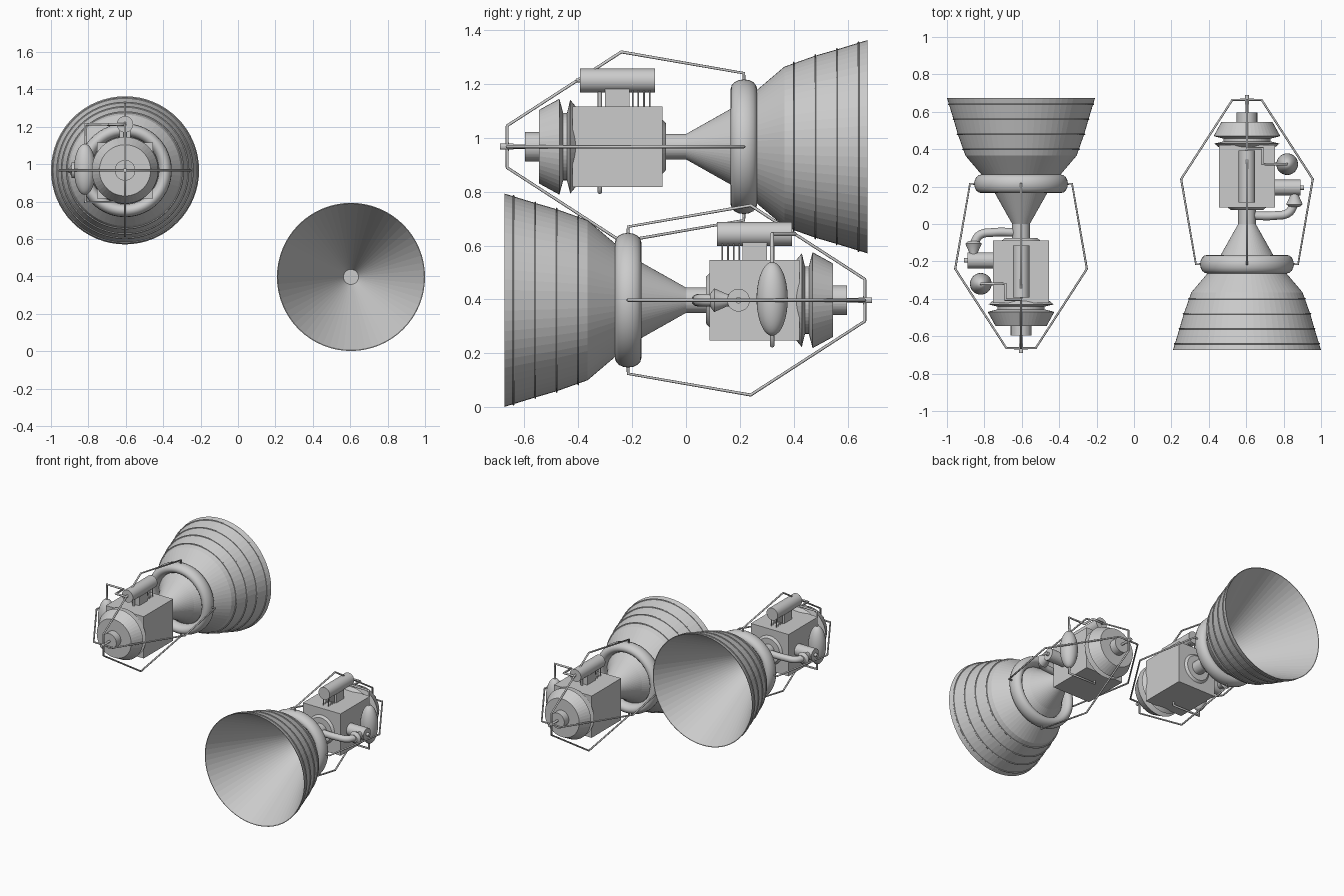
import bpy, bmesh, math
from mathutils import Matrix, Vector

if "Cube" in bpy.data.objects:
    bpy.data.objects.remove(bpy.data.objects["Cube"])

parts = []  # one engine, built along the y axis with its mouth at -y


def add_mesh(name, bm):
    bmesh.ops.recalc_face_normals(bm, faces=bm.faces)
    me = bpy.data.meshes.new(name)
    bm.to_mesh(me)
    bm.free()
    ob = bpy.data.objects.new(name, me)
    bpy.context.collection.objects.link(ob)
    parts.append(ob)
    return ob


def lathe(name, profile, segs=48, axis='Y', at=(0, 0, 0), closed=False):
    """Revolve (along, radius) points round an axis."""
    bm = bmesh.new()
    rings = []
    for t, r in profile:
        ring = []
        for i in range(segs):
            a = 2 * math.pi * i / segs
            u, v = r * math.cos(a), r * math.sin(a)
            p = {'X': (t, u, v), 'Y': (u, t, v), 'Z': (u, v, t)}[axis]
            ring.append(bm.verts.new(Vector(p) + Vector(at)))
        rings.append(ring)
    pairs = list(zip(rings, rings[1:]))
    if closed:
        pairs.append((rings[-1], rings[0]))
    for a, b in pairs:
        for i in range(segs):
            j = (i + 1) % segs
            bm.faces.new((a[i], a[j], b[j], b[i]))
    if not closed:
        bm.faces.new(rings[0])
        bm.faces.new(rings[-1])
    return add_mesh(name, bm)


def ring(name, y, major, radial, axial, segs=64, n=12):
    pts = [(y + axial * math.sin(2 * math.pi * k / n),
            major + radial * math.cos(2 * math.pi * k / n)) for k in range(n)]
    return lathe(name, pts, segs, closed=True)


def box(name, lo, hi):
    bm = bmesh.new()
    bmesh.ops.create_cube(bm, size=1)
    for v in bm.verts:
        v.co = [(a + b) / 2 + c * (b - a) for a, b, c in zip(lo, hi, v.co)]
    return add_mesh(name, bm)


def pipe(name, points, radius, smooth=False):
    cu = bpy.data.curves.new(name, 'CURVE')
    cu.dimensions = '3D'
    cu.bevel_depth = radius
    cu.bevel_resolution = 4 if smooth else 2
    cu.use_fill_caps = True
    if smooth:
        sp = cu.splines.new('BEZIER')
        sp.bezier_points.add(len(points) - 1)
        for bp, p in zip(sp.bezier_points, points):
            bp.co = p
            bp.handle_left_type = bp.handle_right_type = 'AUTO'
    else:
        sp = cu.splines.new('POLY')
        sp.points.add(len(points) - 1)
        for pt, p in zip(sp.points, points):
            pt.co = (*p, 1)
    ob = bpy.data.objects.new(name, cu)
    bpy.context.collection.objects.link(ob)
    parts.append(ob)
    return ob


# Bell: outer skin from the throat to the rim, then a straight inner cone
lathe("nozzle_bell", [(0.0, 0.047), (-0.165, 0.14), (-0.265, 0.212), (-0.365, 0.297),
                      (-0.48, 0.338), (-0.56, 0.361), (-0.674, 0.396),
                      (-0.674, 0.392), (0.0, 0.035)], 64)
for y, r in ((-0.40, 0.310), (-0.48, 0.338), (-0.56, 0.361), (-0.64, 0.3855)):
    ring("bell_hoop", y, r, 0.006, 0.004, n=6)
ring("manifold_ring", -0.215, 0.215, 0.035, 0.049, n=16)

# Throat and pump housing
lathe("throat", [(-0.01, 0.047), (0.075, 0.047), (0.075, 0.087), (0.095, 0.11)])
box("pump_housing", (-0.15, 0.088, -0.15), (0.15, 0.422, 0.15))

# Rear flanges, hub and shaft
lathe("rear_flange", [(0.39, 0.12), (0.41, 0.15), (0.43, 0.174), (0.442, 0.125), (0.456, 0.125),
                      (0.47, 0.178), (0.545, 0.137), (0.545, 0.055),
                      (0.597, 0.055)])
lathe("rear_shaft", [(0.59, 0.008), (0.64, 0.008), (0.64, 0.011), (0.69, 0.011)], 16)

# Four bent support stays
for k in range(4):
    c, s = round(math.cos(k * math.pi / 2)), round(math.sin(k * math.pi / 2))
    path = [(-0.215, 0.24), (-0.215, 0.273), (0.24, 0.352), (0.664, 0.078), (0.664, 0.0)]
    pipe("support_stay", [(r * c, y, r * s) for y, r in path], 0.006)

# Top canister with saddle and thin feed lines
lathe("top_canister", [(0.115, 0.044), (0.393, 0.044)], 32, at=(0, 0, 0.246))
box("canister_saddle", (-0.03, 0.21, 0.14), (0.03, 0.30, 0.215))
for i in range(4):
    for x in (-0.02, 0.02):
        y = 0.135 + 0.021 * i
        pipe("feed_line", [(x, y, 0.14), (x, y, 0.22)], 0.003)
pipe("canister_drain", [(0, 0.32, 0.14), (0, 0.32, 0.22)], 0.008)

# Side tank with its two pipes
tank = []
for k in range(1, 20):
    a = math.pi * k / 20
    tank.append((-0.137 * math.cos(a), 0.058 * math.sin(a)))
lathe("side_tank", tank, 32, 'Z', (0.215, 0.32, 0.005))
pipe("tank_upper_pipe", [(0, 0.38, 0.246), (0, 0.405, 0.246), (0.083, 0.405, 0.246),
                         (0.083, 0.32, 0.246), (0.213, 0.32, 0.246),
                         (0.213, 0.32, 0.12)], 0.008)
pipe("tank_lower_pipe", [(0.213, 0.32, -0.12), (0.213, 0.32, -0.17),
                         (0.0, 0.32, -0.17), (0.0, 0.32, -0.14)], 0.008)

# Side pump and curved duct running into the throat
lathe("side_pump", [(0.14, 0.042), (0.285, 0.042), (0.285, 0.012), (0.305, 0.012)],
      32, 'X', (0, 0.195, 0))
pipe("curved_duct", [(0.02, 0.045, 0), (0.15, 0.045, 0), (0.222, 0.06, 0),
                     (0.252, 0.105, 0)], 0.023, True)
lathe("duct_collar", [(0.09, 0.025), (0.105, 0.044), (0.152, 0.023), (0.165, 0.023)], 32,
      at=(0.254, 0, 0))

# Smooth the rounded parts
for ob in parts:
    if ob.name.split('.')[0] in ("manifold_ring", "side_tank", "top_canister", "duct_collar"):
        bpy.ops.object.select_all(action='DESELECT')
        ob.select_set(True)
        bpy.context.view_layer.objects.active = ob
        bpy.ops.object.shade_smooth_by_angle(angle=math.radians(35))

# Place the engine, plus a higher copy turned half round
low = Matrix.Translation((0.604, 0, 0.397))
high = Matrix.Translation((-0.604, 0, 0.967)) @ Matrix.Rotation(math.pi, 4, 'Z')
for ob in parts:
    twin = ob.copy()
    twin.name = "upper_" + ob.name
    bpy.context.collection.objects.link(twin)
    ob.matrix_world = low
    twin.matrix_world = high
